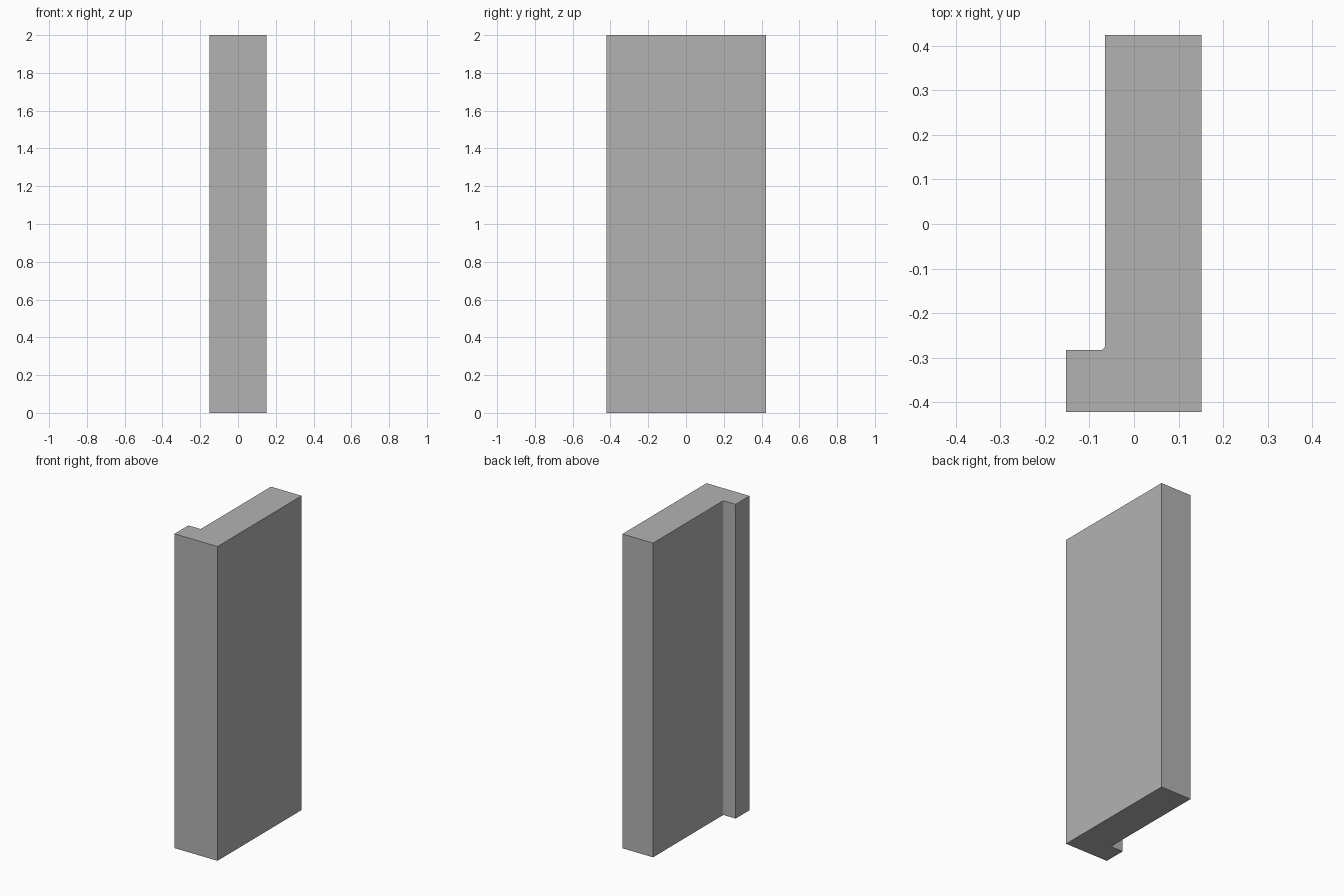
import bpy
import bmesh

cube = bpy.data.objects.get("Cube")
if cube:
    bpy.data.objects.remove(cube, do_unlink=True)

# Single grey finish
grey = bpy.data.materials.new("plain_grey")
grey.use_nodes = True
colour = (0.45, 0.45, 0.45, 1)
grey.diffuse_color = colour
grey.node_tree.nodes["Principled BSDF"].inputs["Base Color"].default_value = colour

# L-shaped section: thick panel with a lip at the front, small eased inner corner
HEIGHT = 2.0
section = [
    (-0.152, -0.422), (0.151, -0.422), (0.151, 0.424), (-0.065, 0.424),
    (-0.065, -0.275), (-0.067, -0.279), (-0.072, -0.282), (-0.152, -0.282),
]

# Extrude the section upward
bm = bmesh.new()
base = bm.faces.new([bm.verts.new((x, y, 0)) for x, y in section])
top = bmesh.ops.extrude_face_region(bm, geom=[base], use_keep_orig=True)
moved = [v for v in top["geom"] if isinstance(v, bmesh.types.BMVert)]
bmesh.ops.translate(bm, verts=moved, vec=(0, 0, HEIGHT))
bmesh.ops.recalc_face_normals(bm, faces=bm.faces)

mesh = bpy.data.meshes.new("lipped_panel")
bm.to_mesh(mesh)
bm.free()
mesh.materials.append(grey)
panel = bpy.data.objects.new("lipped_panel", mesh)
bpy.context.collection.objects.link(panel)
